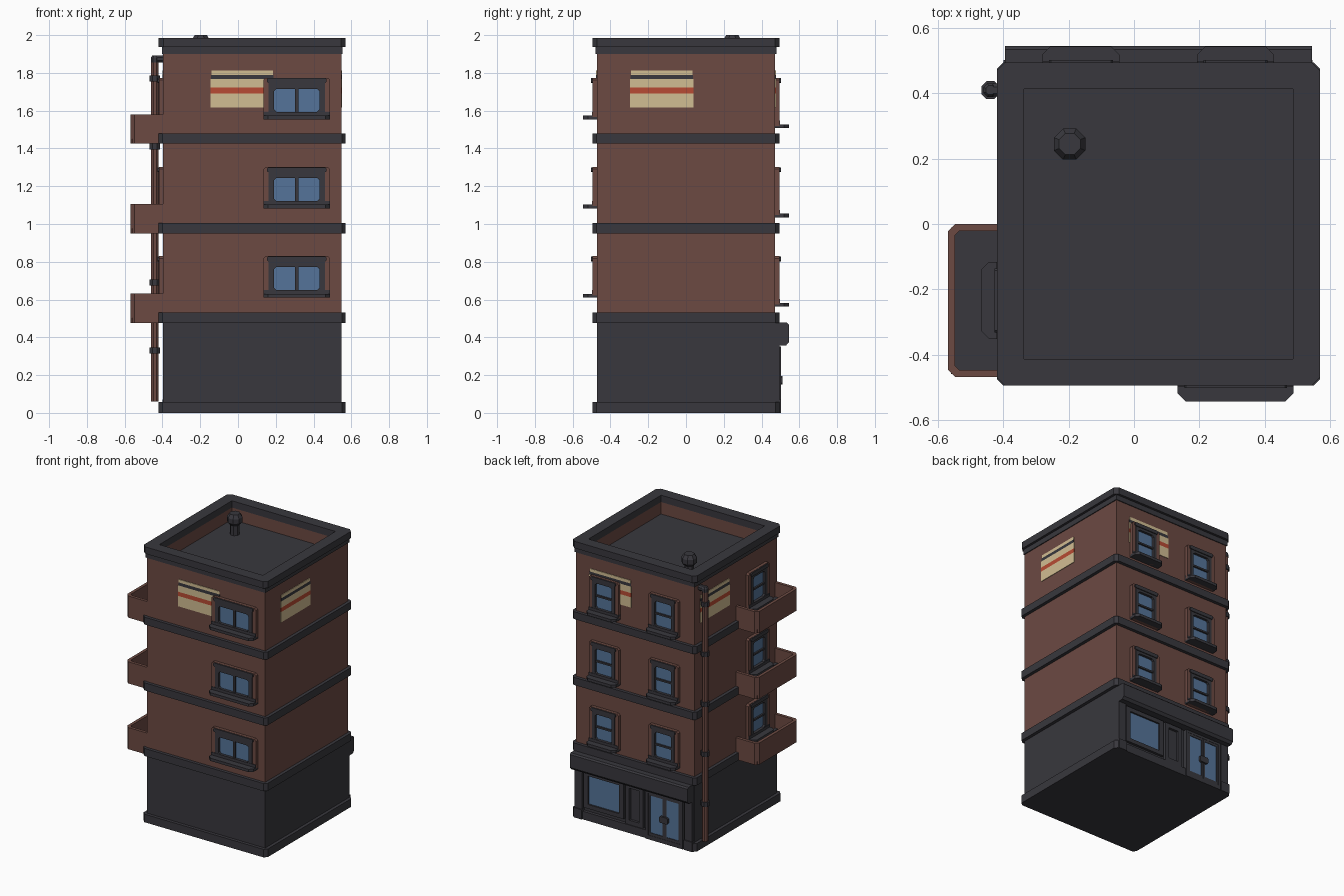
import bpy, bmesh, math

if "Cube" in bpy.data.objects:
    bpy.data.objects.remove(bpy.data.objects["Cube"])


def material(name, rgb):
    m = bpy.data.materials.new(name)
    m.diffuse_color = (*rgb, 1)
    m.use_nodes = True
    m.node_tree.nodes["Principled BSDF"].inputs["Base Color"].default_value = m.diffuse_color
    return m


BRICK = material("brick_brown", (0.150, 0.068, 0.055))
DARK = material("charcoal_trim", (0.040, 0.039, 0.047))
GLASS = material("window_blue", (0.090, 0.175, 0.320))
CREAM = material("poster_cream", (0.640, 0.510, 0.290))
RED = material("poster_red", (0.480, 0.070, 0.033))

CX, HALF = 0.075, 0.472          # body centre in x, half width


# Placement frames: (a, b, height) -> world
def flat(a, b, h): return (a, b, h)
def front(u, z, d): return (u, -HALF - d, z)
def back(u, z, d): return (u, HALF + d, z)
def left(u, z, d): return (CX - HALF - d, u, z)
def right(u, z, d): return (CX + HALF + d, u, z)


def rect(a0, a1, b0, b1, c=0.0):
    """Rectangle outline, with chamfered corners when c > 0."""
    if c == 0:
        return [(a0, b0), (a1, b0), (a1, b1), (a0, b1)]
    return [(a0 + c, b0), (a1 - c, b0), (a1, b0 + c), (a1, b1 - c),
            (a1 - c, b1), (a0 + c, b1), (a0, b1 - c), (a0, b0 + c)]


def prism(name, place, outline, h0, h1, mat, hole=None):
    """Extrude an outline, optionally with a hole of the same point count."""
    bm = bmesh.new()
    n = len(outline)
    loop = lambda pts, h: [bm.verts.new(place(a, b, h)) for a, b in pts]
    o0, o1 = loop(outline, h0), loop(outline, h1)
    if hole:
        i0, i1 = loop(hole, h0), loop(hole, h1)
        pairs = [(o0, o1), (o1, i1), (i1, i0), (i0, o0)]
    else:
        bm.faces.new(o0)
        bm.faces.new(o1)
        pairs = [(o0, o1)]
    for p, q in pairs:
        for k in range(n):
            j = (k + 1) % n
            bm.faces.new((p[k], p[j], q[j], q[k]))
    return finish(name, bm, mat)


def finish(name, bm, mat):
    bmesh.ops.recalc_face_normals(bm, faces=bm.faces)
    me = bpy.data.meshes.new(name)
    bm.to_mesh(me)
    bm.free()
    me.materials.append(mat)
    ob = bpy.data.objects.new(name, me)
    bpy.context.collection.objects.link(ob)
    return ob


def lathe(name, profile, x, y, mat, sides=8):
    """Stack of polygons from (radius, z) pairs."""
    bm = bmesh.new()
    rings = []
    for r, z in profile:
        rings.append([bm.verts.new((x + r * math.cos((k + .5) * math.tau / sides),
                                    y + r * math.sin((k + .5) * math.tau / sides), z))
                      for k in range(sides)])
    for p, q in zip(rings, rings[1:]):
        for k in range(sides):
            j = (k + 1) % sides
            bm.faces.new((p[k], p[j], q[j], q[k]))
    bm.faces.new(rings[0])
    bm.faces.new(rings[-1])
    return finish(name, bm, mat)


def square(half, c=0.0):
    return rect(CX - half, CX + half, -half, half, c)


# Body, roof and parapet
INNER = 0.414
prism("ground_floor", flat, square(HALF), 0.0, 0.50, DARK)
prism("upper_floors", flat, square(HALF), 0.50, 1.84, BRICK)
prism("parapet_wall", flat, square(HALF), 1.84, 1.95, BRICK, square(INNER))
prism("roof_deck", flat, square(INNER), 1.835, 1.85, DARK)
prism("under_coping", flat, square(0.478), 1.90, 1.94, DARK, square(0.46))
prism("coping", flat, square(0.495, 0.025), 1.937, 1.986, DARK, square(INNER - .001, 0.001))
for name, z0, z1 in (("base_band", 0, .058), ("floor_band_1", .477, .532),
                     ("floor_band_2", .95, 1.005), ("floor_band_3", 1.425, 1.478)):
    prism(name, flat, square(0.495, 0.02), z0, z1, DARK)

# Roof vent
lathe("roof_vent", [(.033, 1.85), (.033, 1.92), (.052, 1.94), (.052, 1.975), (.035, 2.0)],
      -0.197, 0.245, DARK)


def window(name, place, u, top, w, h, sill_w, panes):
    """Surround, lintel, frame and sill; panes are (u0, u1, z0, z1) offsets from the top centre."""
    z0 = top - h
    gu0, gu1 = min(p[0] for p in panes), max(p[1] for p in panes)
    gz0, gz1 = min(p[2] for p in panes), max(p[3] for p in panes)
    prism(name + "_surround", place, rect(u - w, u + w, z0, top, .012), 0, .022, BRICK,
          rect(u - w + .03, u + w - .03, z0 + .03, top - .025, .008))
    prism(name + "_frame", place, rect(u - w + .028, u + w - .028, z0 + .02, top - .015, .004), 0, .024,
          DARK, rect(u + gu0, u + gu1, top + gz0, top + gz1, .012))
    prism(name + "_lintel", place, rect(u - w + .02, u + w - .02, top - .028, top - .002, .006),
          0, .03, DARK)
    prism(name + "_glass", place, rect(u + gu0, u + gu1, top + gz0, top + gz1), 0, .006, GLASS)
    for (a0, a1, b0, b1), (c0, c1, d0, d1) in zip(panes, panes[1:]):   # bar between panes
        if c0 > a0:
            bar = rect(u + a1, u + c0, top + gz0, top + gz1)
        else:
            bar = rect(u + gu0, u + gu1, top + d1, top + b0)
        prism(name + "_bar", place, bar, 0, .018, DARK)
    # sill: plan outline with chamfered outer corners
    s, d, c = sill_w, .072, .025
    plan = [(u - s, 0), (u + s, 0), (u + s, d - c), (u + s - c, d), (u - s + c, d), (u - s, d - c)]
    prism(name + "_sill", lambda a, b, hh: place(a, hh, b), plan, z0, z0 + .02, DARK)
    prism(name + "_under_frame", place, rect(u - s, u + s, z0 + .019, z0 + .04), 0, .026, DARK)


WIDE = [(-.12, -.008, -.18, -.058), (.008, .12, -.18, -.058)]
SASH = [(-.066, .066, -.132, -.045), (-.066, .066, -.228, -.144)]

for i in range(3):
    top = 0.83 + 0.472 * i
    f = f"_{i + 1}"
    window("front_window" + f, front, .311, top, .177, .22, .177, WIDE)
    window("back_window_a" + f, back, -.163, top, .118, .267, .118, SASH)
    window("back_window_b" + f, back, .311, top, .118, .267, .118, SASH)
    window("balcony_window" + f, left, -.234, top, .118, .267, .118, SASH)
    # Balcony: wall ring runs into the body, slab and floor inside it
    z = 0.477 + 0.474 * i
    prism("balcony_wall" + f, flat, rect(-.57, -.36, -.469, 0, .022), z, z + .156, BRICK,
          rect(-.548, -.38, -.447, -.022, .012))
    prism("balcony_slab" + f, flat, rect(-.56, -.38, -.459, -.01), z + .001, z + .025, BRICK)
    prism("balcony_floor" + f, flat, rect(-.549, -.38, -.448, -.021), z + .025, z + .033, DARK)

# Posters: cream field with dark and red stripes on all four walls
for name, place, c in (("front", front, .022), ("right", right, -.128),
                       ("back", back, .272), ("left", left, .24)):
    for part, w, z0, z1, mat in (("foot", .168, 1.617, 1.692, CREAM), ("red_stripe", .168, 1.692, 1.722, RED),
                                 ("field", .168, 1.722, 1.768, CREAM), ("dark_stripe", .165, 1.768, 1.79, DARK),
                                 ("head", .162, 1.79, 1.812, CREAM)):
        prism(f"{name}_poster_{part}", place, rect(c - w, c + w, z0, z1), 0, .004, mat)

# Drainpipe with collars and an elbow into the wall
PX, PY = -.44, .41
lathe("drainpipe", [(.021, .06), (.021, 1.87)], PX, PY, BRICK)
for i in range(5):
    z = .33 + .36 * i
    lathe(f"pipe_collar_{i + 1}", [(.03, z - .016), (.03, z + .016)], PX, PY, DARK)
lathe("pipe_elbow", [(.023, 1.855), (.023, 1.88), (.015, 1.892)], PX, PY, DARK)
prism("pipe_outlet", left, rect(PY - .02, PY + .02, 1.855, 1.892, .01), -.01, .04, DARK)

# Shop front: fascia, pilasters, display window, panel and double door
fascia = [(.46, .478), (.535, .478), (.545, .468), (.545, .375), (.53, .357), (.46, .357)]
prism("shop_fascia", lambda a, b, h: (h, a, b), fascia, -.395, .545, DARK)
for name, u0, u1 in (("pilaster_right", .485, .545), ("pilaster_left", -.395, -.335)):
    prism(name, back, rect(u0, u1, 0, .36), 0, .022, DARK)
    prism(name + "_foot", back, rect(u0 - .005, u1 + .002, 0, .07), 0, .03, DARK)
prism("display_frame", back, rect(.155, .475, .085, .35), 0, .018, DARK, rect(.19, .44, .115, .32))
prism("display_glass", back, rect(.19, .44, .115, .32), 0, .006, GLASS)
prism("shop_panel", back, rect(.0, .14, .058, .35), 0, .018, DARK, rect(.03, .11, .09, .32))
prism("door_frame", back, rect(-.325, -.03, .0, .352), 0, .03, DARK, rect(-.305, -.05, .03, .335))
prism("door_glass", back, rect(-.305, -.05, .03, .335), 0, .024, GLASS)
for name, u0, u1 in (("door_leaf_a", -.305, -.178), ("door_leaf_b", -.177, -.05)):
    prism(name, back, rect(u0, u1, .03, .335), 0, .028, DARK, rect(u0 + .015, u1 - .015, .05, .318))
prism("door_handles", back, rect(-.212, -.143, .15, .195, .008), .02, .04, DARK)
